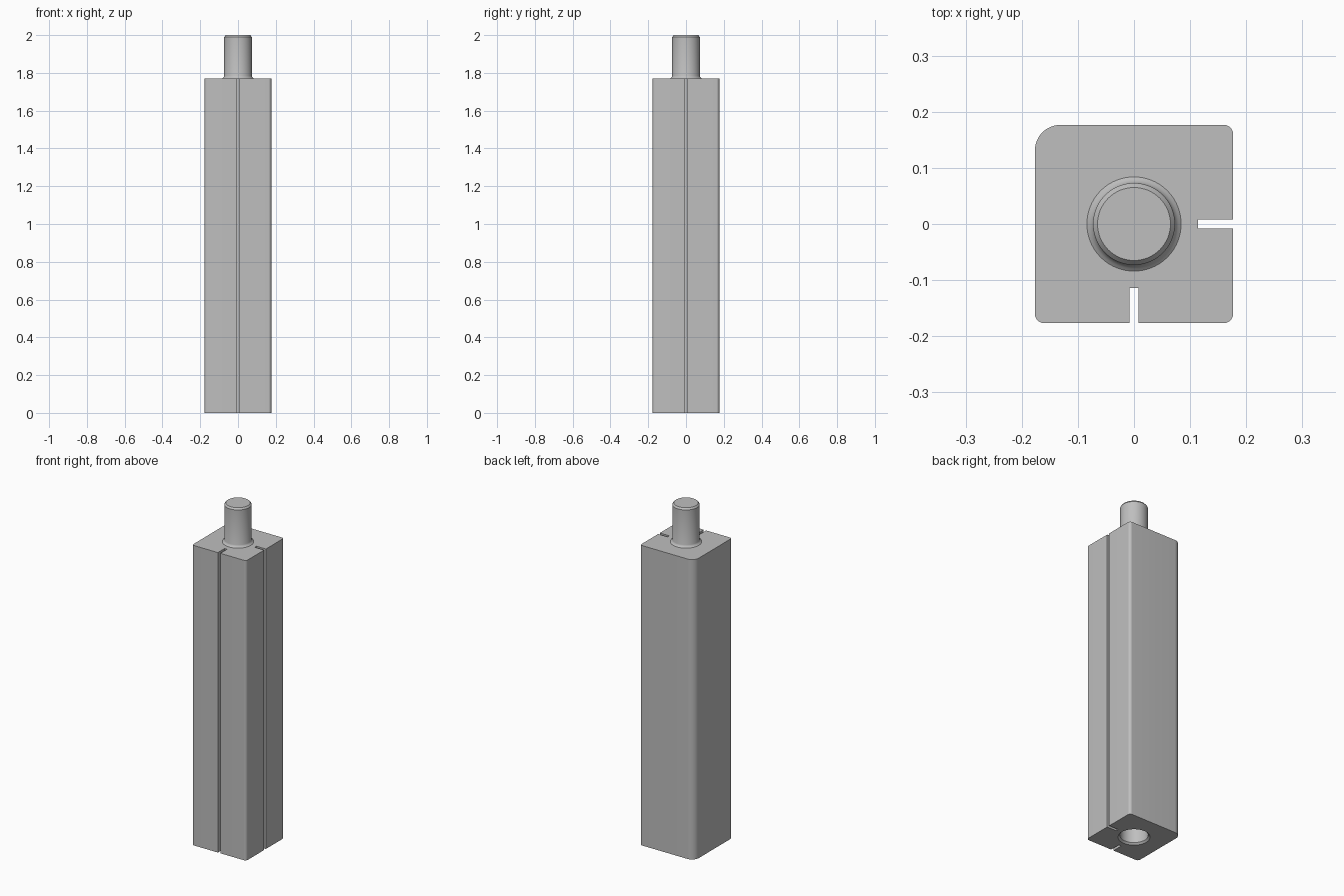
import bpy, bmesh
from math import cos, sin, pi

HALF, TOP = 0.1765, 1.77          # block half width and height
SLOT_HALF, SLOT_END = 0.008, 0.114

default = bpy.data.objects.get("Cube")
if default:
    bpy.data.objects.remove(default, do_unlink=True)

grey = bpy.data.materials.new("steel grey")
grey.use_nodes = True
colour = (0.52, 0.52, 0.52, 1)
grey.diffuse_color = colour
grey.node_tree.nodes["Principled BSDF"].inputs["Base Color"].default_value = colour


def finish(name, bm):
    bmesh.ops.recalc_face_normals(bm, faces=bm.faces)
    mesh = bpy.data.meshes.new(name)
    bm.to_mesh(mesh)
    bm.free()
    mesh.materials.append(grey)
    obj = bpy.data.objects.new(name, mesh)
    bpy.context.collection.objects.link(obj)
    return obj


def corner(sx, sy, radius, start, steps=12):
    """Rounded corner, counter-clockwise from the start angle."""
    cx, cy = sx * (HALF - radius), sy * (HALF - radius)
    angles = [start + pi / 2 * i / steps for i in range(steps + 1)]
    return [(cx + radius * cos(a), cy + radius * sin(a)) for a in angles]


def lathe(name, profile, segments=64):
    """Closed solid of revolution from (radius, height) pairs."""
    bm = bmesh.new()
    rings = [[bm.verts.new((r * cos(2 * pi * i / segments),
                            r * sin(2 * pi * i / segments), z))
              for i in range(segments)] for r, z in profile]
    for low, high in zip(rings, rings[1:]):
        for i in range(segments):
            j = (i + 1) % segments
            bm.faces.new((low[i], low[j], high[j], high[i]))
    bm.faces.new(rings[0])
    bm.faces.new(rings[-1])
    return finish(name, bm)


# Block outline: rounded square with a slot in the front and one in the +x side
front_slot = [(-SLOT_HALF, -HALF), (-SLOT_HALF, -SLOT_END),
              (SLOT_HALF, -SLOT_END), (SLOT_HALF, -HALF)]
side_slot = [(-y, x) for x, y in front_slot]
outline = (corner(-1, -1, 0.016, pi) + front_slot
           + corner(1, -1, 0.016, 1.5 * pi) + side_slot
           + corner(1, 1, 0.016, 0) + corner(-1, 1, 0.045, pi / 2))
bm = bmesh.new()
base = bm.faces.new([bm.verts.new((x, y, 0)) for x, y in outline])
grown = bmesh.ops.extrude_face_region(bm, geom=[base], use_keep_orig=True)
moved = [v for v in grown["geom"] if isinstance(v, bmesh.types.BMVert)]
bmesh.ops.translate(bm, verts=moved, vec=(0, 0, TOP))
block = finish("slotted_block", bm)

# Peg with a flared foot and a chamfered tip
peg = lathe("peg", [(0.084, TOP - 0.02), (0.084, TOP), (0.079, TOP + 0.004),
                    (0.075, TOP + 0.009), (0.073, TOP + 0.014),
                    (0.073, 1.99), (0.065, 2.0)])

# Socket in the underside, chamfered at its mouth
socket = lathe("socket_cutter", [(0.094, -0.01), (0.084, 0), (0.074, 0.01),
                                 (0.074, 0.24)])

bpy.context.view_layer.objects.active = block
for tool, operation in ((peg, "UNION"), (socket, "DIFFERENCE")):
    mod = block.modifiers.new(tool.name, "BOOLEAN")
    mod.object, mod.operation, mod.solver = tool, operation, "EXACT"
    bpy.ops.object.modifier_apply(modifier=mod.name)
    bpy.data.objects.remove(tool, do_unlink=True)

for obj in bpy.context.selected_objects:
    obj.select_set(False)
block.select_set(True)
bpy.ops.object.shade_smooth_by_angle(angle=pi / 6)
block.name = "slotted_post_with_peg"
